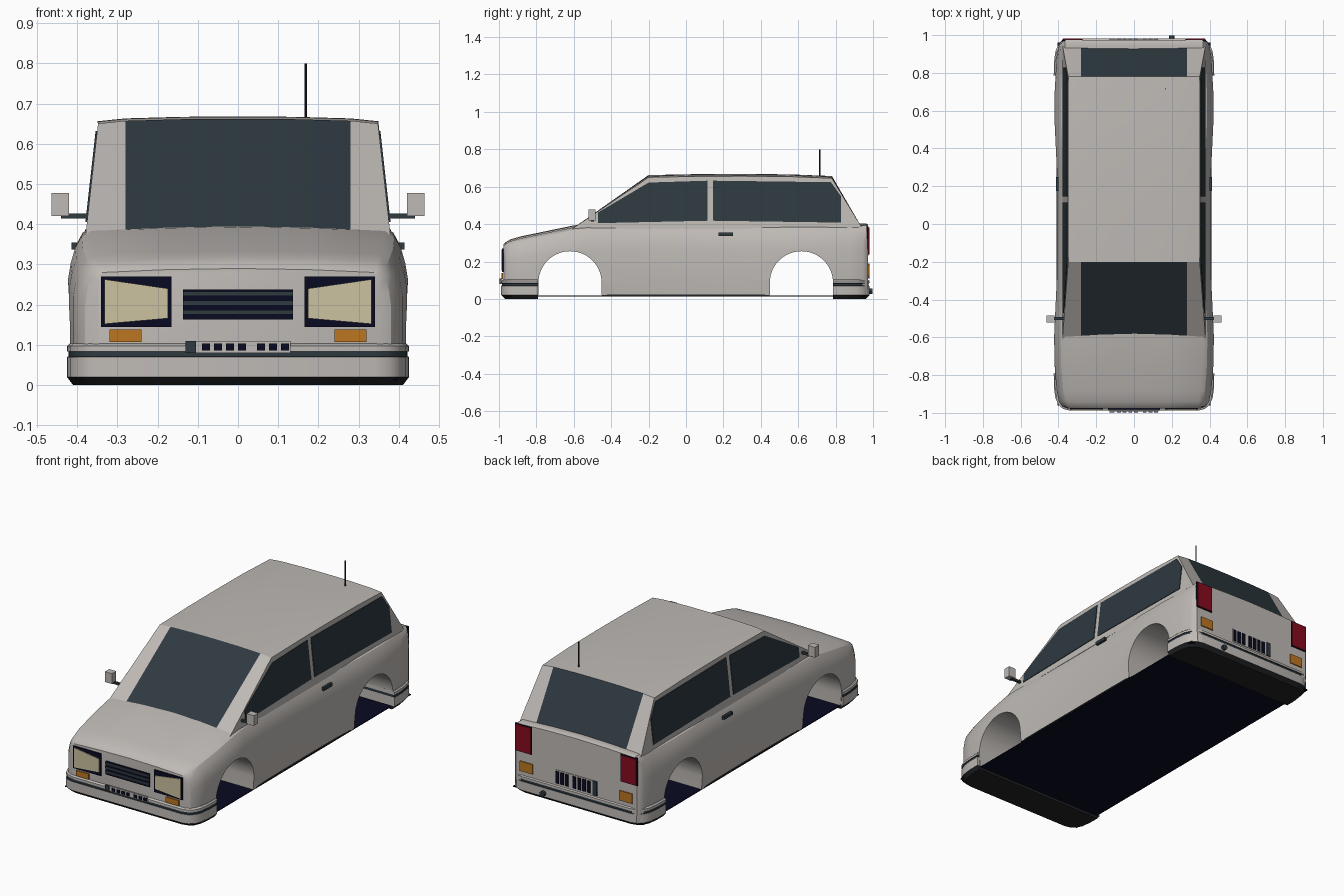
import bpy, bmesh, math

cube = bpy.data.objects.get("Cube")
if cube:
    bpy.data.objects.remove(cube, do_unlink=True)


def material(name, r, g, b):
    m = bpy.data.materials.new(name)
    m.use_nodes = True
    m.diffuse_color = (r, g, b, 1)
    m.node_tree.nodes["Principled BSDF"].inputs["Base Color"].default_value = (r, g, b, 1)
    return m


PAINT = material("warm grey paint", .52, .49, .465)
GLASS = material("dark slate", .027, .041, .051)
NAVY = material("deep navy", .003, .003, .016)
BLACK = material("soft black", .016, .017, .019)
CREAM = material("cream lens", .6, .54, .35)
ORANGE = material("orange lens", .5, .18, .015)
RED = material("red lens", .24, .003, .013)


def build(name, verts, faces, mats, indices=None, smooth=None):
    mesh = bpy.data.meshes.new(name)
    mesh.from_pydata(verts, [], faces)
    for m in mats:
        mesh.materials.append(m)
    for i, index in enumerate(indices or []):
        mesh.polygons[i].material_index = index
    bm = bmesh.new()
    bm.from_mesh(mesh)
    bmesh.ops.recalc_face_normals(bm, faces=bm.faces)
    bm.to_mesh(mesh)
    bm.free()
    obj = bpy.data.objects.new(name, mesh)
    bpy.context.collection.objects.link(obj)
    if smooth:
        soften(obj, smooth)
    return obj


def soften(obj, angle):
    bpy.ops.object.select_all(action='DESELECT')
    obj.select_set(True)
    bpy.context.view_layer.objects.active = obj
    bpy.ops.object.shade_smooth_by_angle(angle=math.radians(angle))


def loft(name, rings, mats, layers=None, smooth=None):
    """Closed rings joined into a capped solid, one material index per layer."""
    n = len(rings[0])
    faces, idx = [], []
    for k in range(len(rings) - 1):
        for i in range(n):
            j = (i + 1) % n
            faces.append((k * n + i, k * n + j, k * n + n + j, k * n + n + i))
            idx.append(layers[k] if layers else 0)
    faces += [tuple(range(n)), tuple(range((len(rings) - 1) * n, len(rings) * n))]
    idx += [layers[0], layers[-1]] if layers else [0, 0]
    return build(name, [v for r in rings for v in r], faces, mats, idx, smooth)


def box(name, x0, x1, y0, y1, z0, z1, mat):
    return loft(name, [[(x0, y0, z), (x1, y0, z), (x1, y1, z), (x0, y1, z)]
                       for z in (z0, z1)], [mat])


def plate(name, points, y, mat, depth=.008):
    """Thin panel with an (x, z) outline, on the front or the rear."""
    return loft(name, [[(x, v, z) for x, z in points]
                       for v in (y - depth / 2, y + depth / 2)], [mat])


def panel(name, x0, x1, z0, z1, y, mat):
    return plate(name, [(x0, z0), (x1, z0), (x1, z1), (x0, z1)], y, mat)


# Lower body: y, half width, top height, shoulder rounding
stations = [(-.977, .352, .28, .25), (-.965, .38, .293, .6), (-.94, .398, .308, .9),
            (-.88, .41, .325, 1), (-.75, .42, .352, 1), (-.6, .423, .383, 1),
            (-.53, .42, .39, 1), (-.3, .409, .392, 1), (0, .407, .393, 1),
            (.3, .409, .393, 1), (.53, .42, .393, 1), (.7, .42, .393, 1),
            (.88, .41, .393, .9), (.945, .4, .393, .6), (.965, .39, .392, .4),
            (.974, .378, .387, .3)]
shoulder = [(0, .68), (.007, .79), (.018, .89), (.034, .965), (.058, 1)]
rings = []
for y, hw, top, rnd in stations:
    half = [(hw - .006, .02), (hw, .1)]
    half += [(hw - d * rnd, top * f) for d, f in shoulder]
    half += [(.18, top + .007)]
    ring = half + [(0, top + .01)] + [(-x, z) for x, z in reversed(half)]
    rings.append([(x, y, z) for x, z in ring])
body = loft("lower_body", rings, [PAINT, NAVY])
for p in body.data.polygons:
    if p.normal.z < -.9 and p.center.z < .03:
        p.material_index = 1

# Wheel arch tunnels
for label, yc in (("front", -.62), ("rear", .617)):
    arc = [(yc + .169 * math.cos(math.pi * i / 28), .086 + .169 * math.sin(math.pi * i / 28))
           for i in range(29)]
    arc += [(yc - .169, -.1), (yc + .169, -.1)]
    cutter = loft(label + "_arch_cutter", [[(x, y, z) for y, z in arc] for x in (-.6, .6)], [PAINT])
    cutter.hide_render = True
    cutter.hide_viewport = False
    mod = body.modifiers.new("arch", 'BOOLEAN')
    mod.operation = 'DIFFERENCE'
    mod.solver = 'EXACT'
    mod.object = cutter
    bpy.context.view_layer.objects.active = body
    bpy.ops.object.modifier_apply(modifier=mod.name)
    bpy.data.objects.remove(cutter, do_unlink=True)
soften(body, 30)

box("floor_pan", -.405, .405, -.96, .96, .013, .018, NAVY)

# Cabin: lengthwise roof path with crowned cross-section
path = [(-.612, .373, .379), (-.2, .65, .348), (.05, .655, .349), (.3, .656, .349),
        (.55, .654, .349), (.78, .645, .348), (.945, .373, .379)]
crown = [0, .007, .011, .012, .011, .007, 0]
verts, faces, idx = [], [], []
for k, (y, z, hw) in enumerate(path):
    for x, c in zip((-hw, -.28, -.14, 0, .14, .28, hw), crown):
        verts.append((x, y, z + c * (0 < k < 6)))
for k in range(6):
    for c in range(6):
        a = k * 7 + c
        faces.append((a, a + 1, a + 8, a + 7))
        idx.append(1 if k in (0, 5) and 0 < c < 5 else 0)
for c in (0, 6):
    faces.append(tuple(k * 7 + c for k in range(7)))
    idx.append(0)
faces.append(tuple(range(7)) + tuple(range(48, 41, -1)))
idx.append(0)
build("cabin", verts, faces, [PAINT, GLASS], idx, 12)

# Side parts, mirrored
front_glass = [(-.47, .405), (-.47, .462), (-.2, .622), (.115, .632), (.115, .418)]
rear_glass = [(.145, .418), (.145, .632), (.775, .624), (.828, .55), (.828, .408)]
for side, s in (("left", 1), ("right", -1)):
    for label, pts in (("front", front_glass), ("rear", rear_glass)):
        loft(f"{side}_{label}_window",
             [[(s * (.379 - (z - .373) * .112 + d), y, z) for y, z in pts]
              for d in (-.004, .004)], [GLASS])
    box(side + "_mirror_arm", s * .35, s * .44, -.507, -.493, .414, .426, GLASS)
    box(side + "_mirror", s * .42, s * .464, -.522, -.484, .42, .478, PAINT)
    box(side + "_door_handle", s * .4, s * .414, .175, .25, .337, .355, GLASS)
    box(side + "_sill_strip", s * .395, s * .409, -.45, .447, .016, .024, BLACK)

    # Lamps
    panel(side + "_headlight_housing", s * .165, s * .34, .145, .27, -.979, NAVY)
    plate(side + "_headlight_lens", [(s * .174, .166), (s * .332, .152),
                                     (s * .332, .263), (s * .174, .24)], -.983, CREAM)
    panel(side + "_front_indicator", s * .24, s * .32, .107, .138, -.982, ORANGE)
    panel(side + "_tail_light_frame", s * .276, s * .381, .232, .387, .973, NAVY)
    panel(side + "_tail_light", s * .281, s * .376, .237, .382, .977, RED)
    panel(side + "_rear_indicator", s * .27, s * .35, .125, .18, .976, ORANGE)

# Grille
panel("grille", -.137, .137, .163, .238, -.979, NAVY)
for i in range(3):
    z = .175 + i * .023
    panel(f"grille_bar_{i}", -.137, .137, z, z + .012, -.983, GLASS)

# Number plates with plain dark blocks
for label, y, step, z0, z1 in (("front", -.989, -.004, .08, .11), ("rear", .973, .004, .11, .19)):
    panel(label + "_number_plate", -.13, .13, z0, z1, y, PAINT)
    panel(label + "_plate_end", -.13, -.104, z0, z1, y + step, GLASS)
    for i, x in enumerate((-.09, -.06, -.03, 0, .047, .077, .107)):
        panel(f"{label}_plate_block_{i}", x, x + .02, z0 + .006, z1 - .007, y + step, NAVY)

# Wrap-around bumpers with dark stripe and skirt
half = [(.425, .789), (.424, .86), (.416, .92), (.4, .955), (.375, .976), (.34, .985)]
outline = half + [(-x, y) for x, y in reversed(half)]
levels = [(0, .965), (.02, 1), (.07, 1), (.071, .992), (.083, .992), (.084, 1), (.097, 1), (.103, .985)]
for label, s, shift in (("front", -1, .003), ("rear", 1, -.004)):
    rings = [[(x * f, s * (.789 + shift + (y - .789) * (1 - (1 - f) * 3)), z) for x, y in outline]
             for z, f in levels]
    loft(label + "_bumper", rings, [PAINT, GLASS, BLACK], [2, 0, 1, 1, 1, 0, 0], 35)


def rod(name, radius, depth, location, rotation, mat):
    bpy.ops.mesh.primitive_cylinder_add(vertices=12, radius=radius, depth=depth,
                                        location=location, rotation=rotation)
    bpy.context.object.name = name
    bpy.context.object.data.materials.append(mat)
    bpy.ops.object.shade_smooth_by_angle()


# Antenna and tailpipe
rod("antenna", .003, .15, (.168, .715, .725), (0, 0, 0), BLACK)
rod("tailpipe", .015, .08, (.2, .957, .04), (math.pi / 2, 0, 0), GLASS)
